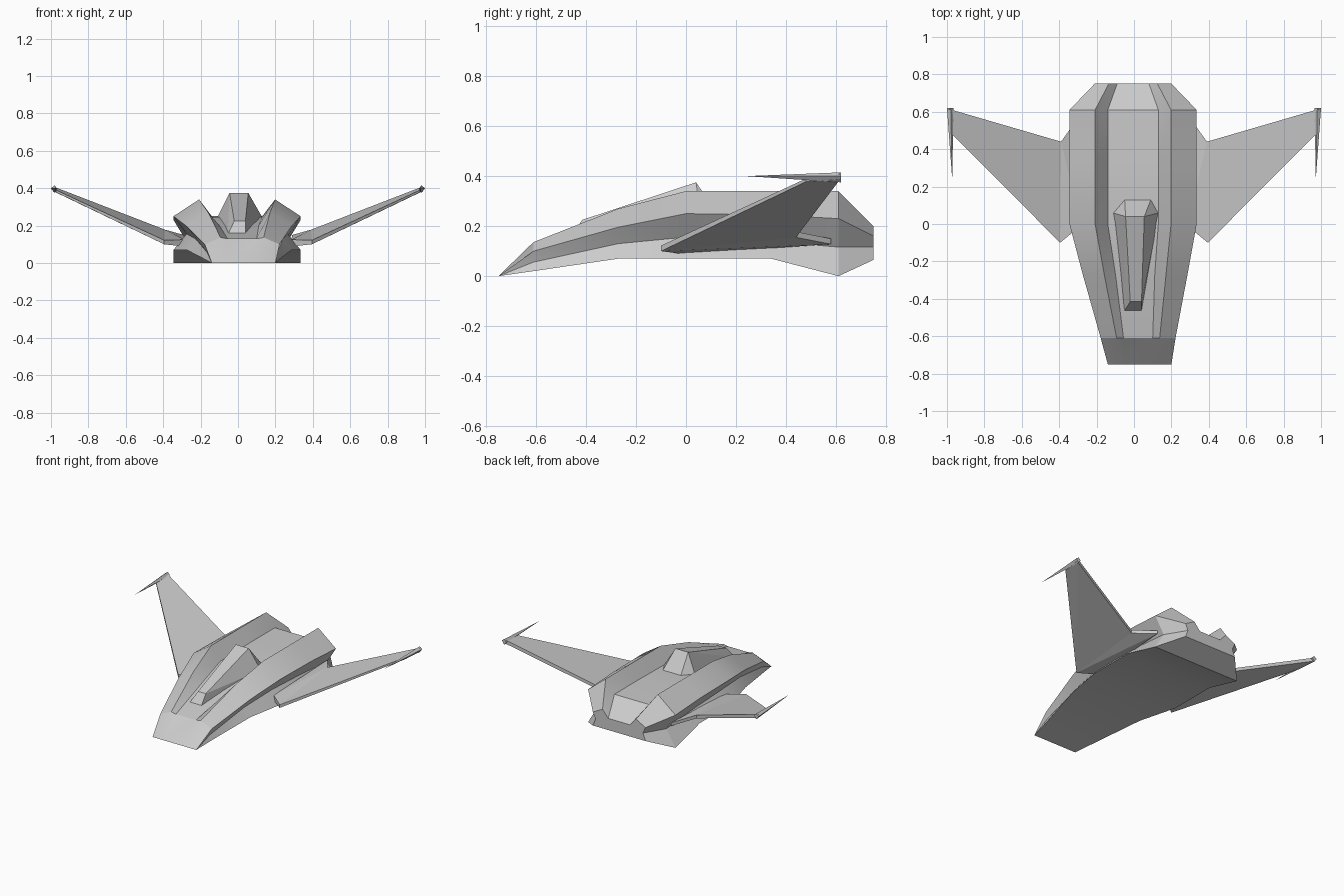
import bpy
import bmesh

default_cube = bpy.data.objects.get("Cube")
if default_cube:
    bpy.data.objects.remove(default_cube, do_unlink=True)

# Single grey paint
grey = bpy.data.materials.new("light_grey")
grey.use_nodes = True
grey.diffuse_color = (0.6, 0.6, 0.6, 1)
shader = next(node for node in grey.node_tree.nodes if node.type == "BSDF_PRINCIPLED")
shader.inputs["Base Color"].default_value = grey.diffuse_color


def finish(name, mesh_builder):
    """Turn a bmesh into a named, painted object with outward normals."""
    bmesh.ops.remove_doubles(mesh_builder, verts=mesh_builder.verts, dist=0.0005)
    bmesh.ops.recalc_face_normals(mesh_builder, faces=mesh_builder.faces)
    mesh = bpy.data.meshes.new(name)
    mesh_builder.to_mesh(mesh)
    mesh_builder.free()
    mesh.materials.append(grey)
    part = bpy.data.objects.new(name, mesh)
    bpy.context.collection.objects.link(part)
    return part


def faceted_part(name, points):
    """Flat-sided convex part wrapped around its corner points."""
    builder = bmesh.new()
    for point in points:
        builder.verts.new(point)
    result = bmesh.ops.convex_hull(builder, input=builder.verts)
    unused = {item for item in result["geom_interior"] + result["geom_unused"]
              if isinstance(item, bmesh.types.BMVert)}
    bmesh.ops.delete(builder, geom=list(unused), context="VERTS")
    bmesh.ops.dissolve_limit(builder, angle_limit=0.03,
                             verts=builder.verts, edges=builder.edges)
    return finish(name, builder)


def lofted_part(name, stations):
    """Skin a row of mirrored cross-sections; each is y, centre, half outline."""
    builder = bmesh.new()
    rings = []
    for y, centre, outline in stations:
        right_half = [(centre + x, y, z) for x, z in outline]
        left_half = [(centre - x, y, z) for x, z in reversed(outline)]
        rings.append([builder.verts.new(point) for point in right_half + left_half])
    count = len(rings[0])
    for front, back in zip(rings, rings[1:]):
        for i in range(count):
            j = (i + 1) % count
            builder.faces.new((front[i], front[j], back[j], back[i]))
    builder.faces.new(rings[-1])
    return finish(name, builder)


# Hull outline order: deck edge, ridge, shoulder, side groove, floor edge
hull = lofted_part("hull", [
    (-.75, .03, [(.085, 0), (.085, 0), (.17, 0), (.17, 0), (.17, 0)]),
    (-.61, .022, [(.078, .13), (.115, .136), (.2, .1), (.187, .056), (.2, .02)]),
    (-.27, .006, [(.105, .2), (.165, .27), (.28, .196), (.235, .13), (.28, .07)]),
    (0, -.005, [(.135, .245), (.203, .34), (.34, .25), (.27, .156), (.34, .07)]),
    (.34, -.005, [(.135, .25), (.203, .34), (.34, .245), (.27, .14), (.34, .07)]),
    (.61, -.005, [(.135, .25), (.203, .34), (.34, .23), (.27, .116), (.34, 0)]),
    (.75, -.005, [(.085, .147), (.13, .2), (.205, .16), (.185, .116), (.205, .065)]),
])

# Soft shading along the hull, crisp at its ridges
bpy.ops.object.select_all(action="DESELECT")
hull.select_set(True)
bpy.context.view_layer.objects.active = hull
bpy.ops.object.shade_smooth_by_angle(angle=0.35)

# Slightly lopsided canopy with a bevelled tail
faceted_part("canopy", [
    (-.055, -.47, .15), (.04, -.47, .15), (.135, .06, .235), (.09, .13, .245),
    (-.05, .13, .245), (-.115, .06, .235),
    (-.02, -.415, .225), (.04, -.415, .225), (.055, .04, .375), (-.045, .04, .375),
])


def chord(side, leading, trailing):
    """Four corners of a wing section; each end is x, y, low z, high z."""
    return [(side * x, y, z) for x, y, low, high in (leading, trailing)
            for z in (low, high)]


for side, label in ((1, "left"), (-1, "right")):
    inner = chord(side, (.285, -.01, .088, .125), (.29, .58, .128, .15))
    root = chord(side, (.395, -.1, .1, .122), (.39, .44, .155, .178))
    tip = chord(side, (.973, .48, .378, .39), (.99, .615, .385, .41))
    faceted_part(label + "_wing_root", inner + root)
    faceted_part(label + "_wing", root + tip)

    # Forward-pointing spike on the wing tip
    faceted_part(label + "_tip_spike", [
        (side * .972, .24, .4),
        (side * 1, .62, .4), (side * .98, .62, .415),
        (side * .965, .62, .395), (side * .982, .62, .375),
    ])
